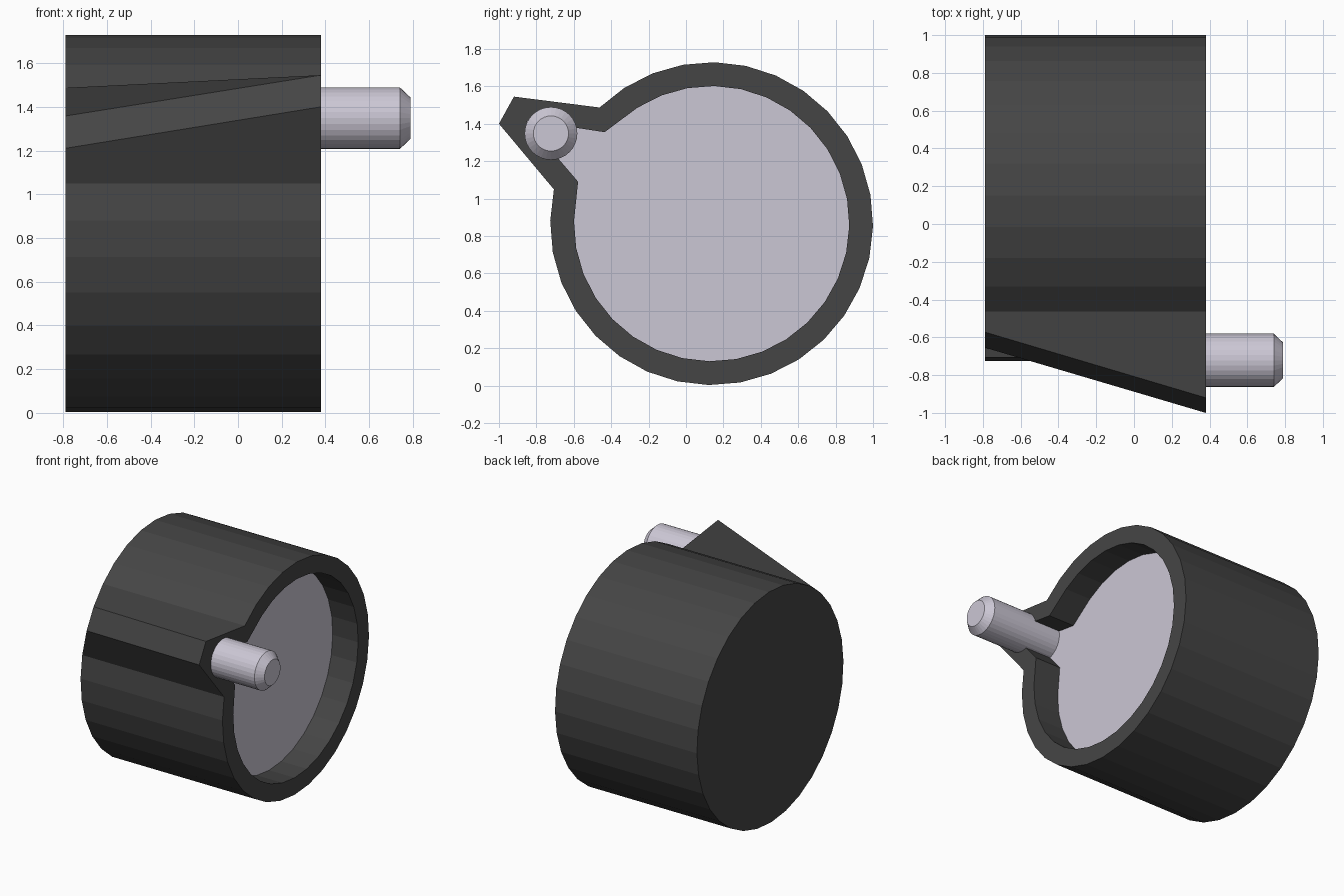
import bpy, bmesh
from math import sin, cos, radians, pi

if "Cube" in bpy.data.objects:
    bpy.data.objects.remove(bpy.data.objects["Cube"])

CY, CZ = 0.137, 0.866          # centre of the round body
BACK, FRONT, FLOOR = -0.79, 0.38, 0.17
N = 32


def material(name, color):
    m = bpy.data.materials.new(name)
    m.diffuse_color = color
    m.use_nodes = True
    m.node_tree.nodes["Principled BSDF"].inputs["Base Color"].default_value = m.diffuse_color
    return m


dark = material("dark_grey", (0.06, 0.06, 0.06, 1))
pale = material("pale_lilac", (0.60, 0.57, 0.66, 1))


def ring_points(radius, overrides={}, n=N, turn=-1.0, cy=CY, cz=CZ):
    pts = []
    for i in range(n):
        a = 2 * pi * i / n + radians(turn)
        pts.append(overrides.get(i, (cy + radius * cos(a), cz + radius * sin(a))))
    return pts


def build(name, rings, mats, cap_mat=0):
    """Loft closed (x, points) rings in order and cap both ends."""
    bm = bmesh.new()
    loops = [[bm.verts.new((x, y, z)) for y, z in pts] for x, pts in rings]
    for a, b in zip(loops, loops[1:]):
        for i in range(len(a)):
            j = (i + 1) % len(a)
            bm.faces.new((a[i], a[j], b[j], b[i]))
    bm.faces.new(loops[0][::-1])
    bm.faces.new(loops[-1]).material_index = cap_mat
    me = bpy.data.meshes.new(name)
    bm.to_mesh(me)
    bm.free()
    for m in mats:
        me.materials.append(m)
    ob = bpy.data.objects.new(name, me)
    bpy.context.collection.objects.link(ob)
    return ob


# Round housing: two rim corners are pulled out into the pointed lug,
# and the recess follows the same outline with a pale floor
outer_lug = {13: (-0.92, 1.545), 14: (-1.0, 1.40)}
inner_lug = {12: (-0.435, 1.355), 13: (-0.847, 1.418),
             14: (-0.851, 1.411), 15: (-0.577, 1.09)}
inner = ring_points(0.736, inner_lug)
build("housing", [
    (BACK, ring_points(0.863)),
    (FRONT, ring_points(0.863, outer_lug)),
    (FRONT, inner),
    (FLOOR, inner),
], [dark, pale], cap_mat=1)

# Off-centre pin with a chamfered tip
pin = dict(turn=0, cy=-0.722, cz=1.348)
build("pin", [
    (FLOOR - 0.005, ring_points(0.141, **pin)),
    (0.74, ring_points(0.141, **pin)),
    (0.79, ring_points(0.094, **pin)),
], [pale])
